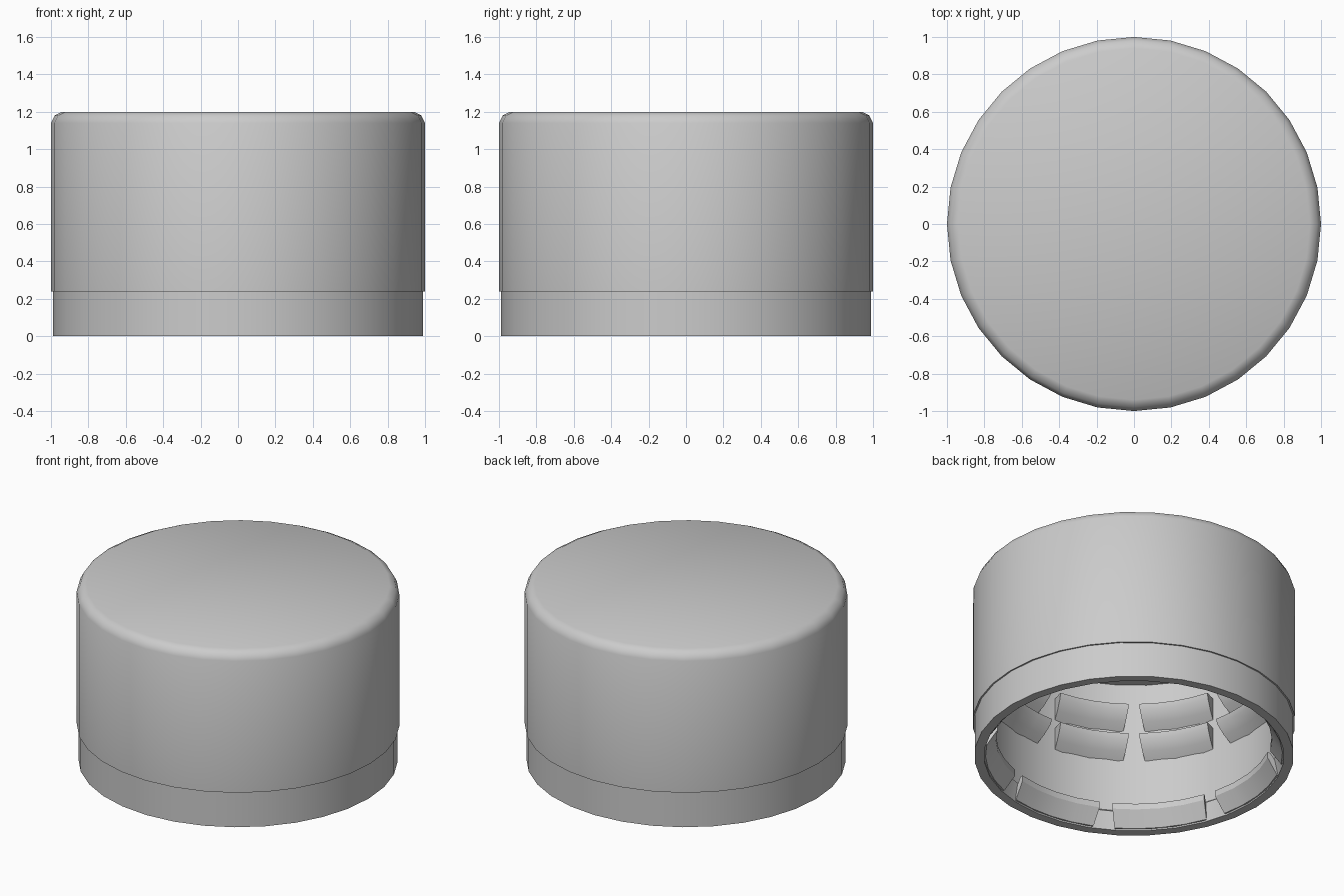
import bpy, bmesh
from math import radians, cos, sin

SIDES = 32

cube = bpy.data.objects.get("Cube")
if cube:
    bpy.data.objects.remove(cube, do_unlink=True)

grey = bpy.data.materials.new("grey_plastic")
grey.use_nodes = True
colour = (0.6, 0.6, 0.6, 1)
grey.diffuse_color = colour
grey.node_tree.nodes["Principled BSDF"].inputs["Base Color"].default_value = colour


def finish(bm, name, angle):
    bmesh.ops.recalc_face_normals(bm, faces=bm.faces)
    mesh = bpy.data.meshes.new(name)
    bm.to_mesh(mesh)
    bm.free()
    mesh.materials.append(grey)
    obj = bpy.data.objects.new(name, mesh)
    bpy.context.collection.objects.link(obj)
    bpy.ops.object.select_all(action="DESELECT")
    bpy.context.view_layer.objects.active = obj
    obj.select_set(True)
    bpy.ops.object.shade_smooth_by_angle(angle=radians(angle))


def bridge(bm, a, b, closed):
    count = len(a)
    for i in range(count if closed else count - 1):
        j = (i + 1) % count
        bm.faces.new((a[i], b[i], b[j], a[j]))


def point(bm, r, z, degrees):
    a = radians(degrees)
    return bm.verts.new((r * cos(a), r * sin(a), z))


def lathe(bm, profile):
    """Turn a profile a full circle and return its rings of vertices."""
    rings = [[point(bm, r, z, 360 * i / SIDES) for r, z in profile]
             for i in range(SIDES)]
    for i in range(SIDES):
        bridge(bm, rings[i], rings[(i + 1) % SIDES], False)
    return rings


def arc_block(bm, profile, middle, half, steps=4):
    """Sweep a closed profile along an arc, keeping the two ends parallel."""
    wall = profile[0][0]
    rings = []
    for i in range(steps + 1):
        offset = half * (2 * i / steps - 1)
        rings.append([point(bm, r, z, middle + offset * wall / r)
                      for r, z in profile])
    for a, b in zip(rings, rings[1:]):
        bridge(bm, a, b, True)
    bm.faces.new(rings[0])
    bm.faces.new(rings[-1][::-1])


# Hollow shell: top bevel, side, stepped lower band, rim, inner wall, ceiling
shell = [(0.94, 1.2), (0.98, 1.18), (1.0, 1.14), (1.0, 0.24), (0.99, 0.24),
         (0.99, 0), (0.93, 0), (0.93, 1.04)]
bm = bmesh.new()
rings = lathe(bm, shell)
bm.faces.new([ring[0] for ring in rings])
bm.faces.new([ring[-1] for ring in rings])
finish(bm, "cap_shell", 50)

# Two rows of broken, wedge-shaped thread inside the wall
for row, name in enumerate(("lower_thread", "upper_thread")):
    z = 0.49 + 0.21 * row
    ridge = [(0.94, z), (0.88, z + 0.05), (0.83, z + 0.11),
             (0.82, z + 0.145), (0.94, z + 0.165)]
    bm = bmesh.new()
    for k in range(10):
        arc_block(bm, ridge, 32 + 36 * k, 13.7)
    finish(bm, name, 40)

# Ring of folded-in locking flaps at the rim
flap = [(0.94, 0.01), (0.92, 0.01), (0.855, 0.11), (0.855, 0.15),
        (0.875, 0.15), (0.94, 0.06)]
bm = bmesh.new()
for k in range(8):
    arc_block(bm, flap, 39.2 + 45 * k, 18)
finish(bm, "locking_flaps", 30)

# Low web joining the flaps
bm = bmesh.new()
lathe(bm, [(0.93, 0.01), (0.905, 0.12), (0.93, 0.14)])
finish(bm, "flap_web", 30)
